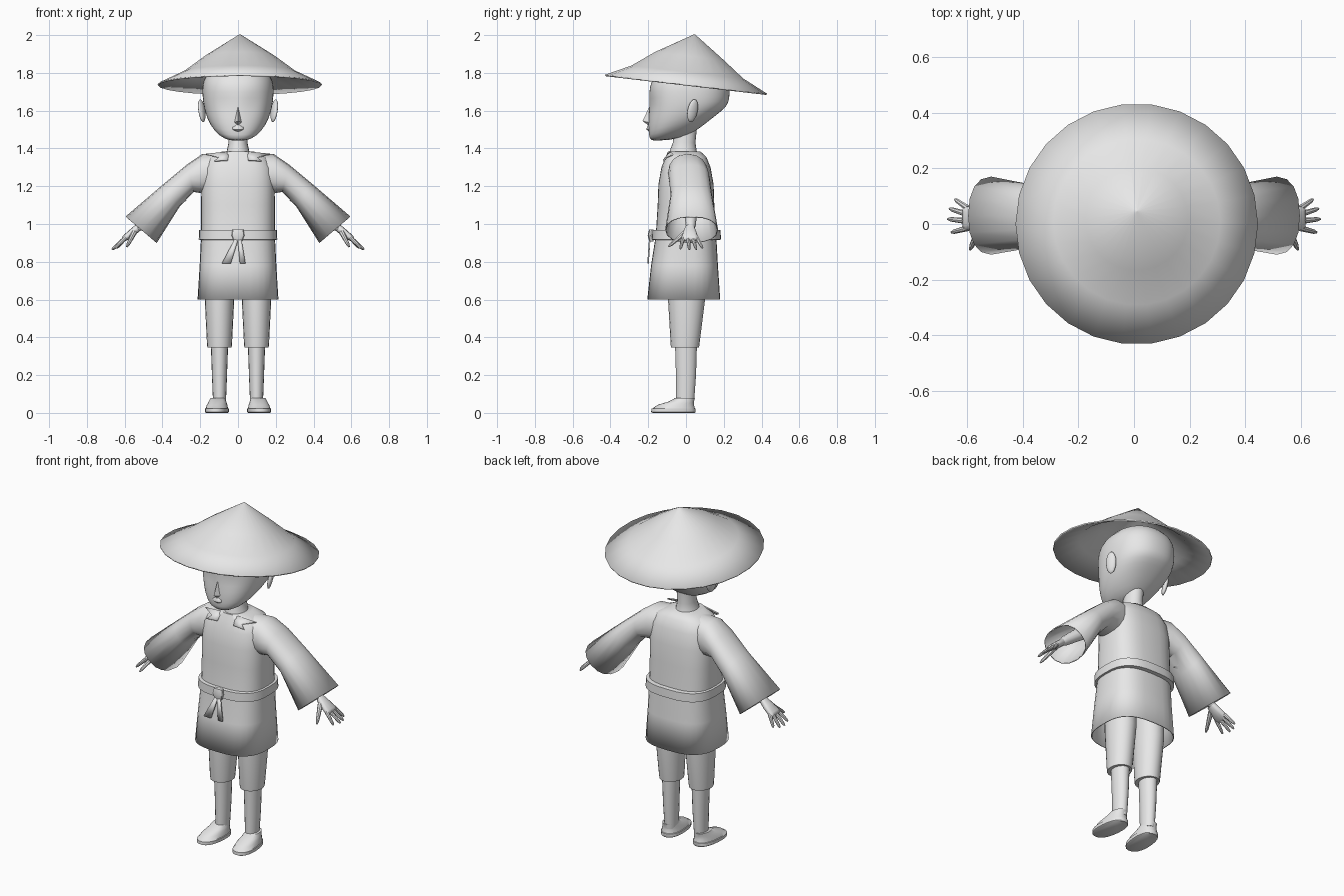
import bpy, bmesh, math
from mathutils import Vector, Matrix

if "Cube" in bpy.data.objects:
    bpy.data.objects.remove(bpy.data.objects["Cube"])

clay = bpy.data.materials.new("light_grey")
clay.use_nodes = True
clay.diffuse_color = (0.8, 0.8, 0.8, 1)
clay.node_tree.nodes["Principled BSDF"].inputs["Base Color"].default_value = (0.8, 0.8, 0.8, 1)


def finish(name, bm, angle=40, thick=0, subdiv=0):
    bmesh.ops.recalc_face_normals(bm, faces=bm.faces)
    mesh = bpy.data.meshes.new(name)
    bm.to_mesh(mesh)
    bm.free()
    obj = bpy.data.objects.new(name, mesh)
    bpy.context.collection.objects.link(obj)
    mesh.materials.append(clay)
    if thick:
        obj.modifiers.new("Thickness", "SOLIDIFY").thickness = thick
    if subdiv:
        mod = obj.modifiers.new("Smooth", "SUBSURF")
        mod.levels = mod.render_levels = subdiv
    bpy.ops.object.select_all(action="DESELECT")
    obj.select_set(True)
    bpy.context.view_layer.objects.active = obj
    bpy.ops.object.shade_smooth_by_angle(angle=math.radians(angle))
    return obj


def loft(rings, n=20, power=2, caps=(True, True)):
    """Skin rings given as (centre, half axis u, half axis v)."""
    def bend(t):
        return math.copysign(abs(t) ** (2 / power), t)
    bm = bmesh.new()
    loops = []
    for c, u, v in rings:
        angles = [2 * math.pi * i / n for i in range(n)]
        loops.append([bm.verts.new(Vector(c) + Vector(u) * bend(math.cos(a))
                                   + Vector(v) * bend(math.sin(a))) for a in angles])
    for a, b in zip(loops, loops[1:]):
        for i in range(n):
            j = (i + 1) % n
            bm.faces.new((a[i], a[j], b[j], b[i]))
    for cap, loop in zip(caps, (loops[0], loops[-1])):
        if cap:
            bm.faces.new(loop)
    return bm


def stack(rows, x=0):
    """Horizontal rings from rows of z, centre y, x radius, y radius, tilt."""
    return [((x, y, z), (rx, 0, 0), (0, ry, ry * (t[0] if t else 0)))
            for z, y, rx, ry, *t in rows]


def tube(name, a, b, ra, rb, n=10, flat=1):
    a, b = Vector(a), Vector(b)
    d = (b - a).normalized()
    u = d.cross(Vector((0, 1, 0))).normalized()
    v = d.cross(u)
    steps = ((0, ra), (0.85, rb), (1, rb * 0.5))
    return finish(name, loft([(a.lerp(b, t), u * r * flat, v * r) for t, r in steps], n))


def polygons(name, points, faces, thick=0):
    bm = bmesh.new()
    vs = [bm.verts.new(p) for p in points]
    for f in faces:
        bm.faces.new([vs[i] for i in f])
    return finish(name, bm, 30, thick)


# Wide hat, a concave cone tipped back
hat_rows = [(0, 0, .435, .435), (.065, 0, .30, .30), (.15, 0, .185, .185), (.266, 0, .002, .002)]
bm = loft(stack(hat_rows), 26, caps=(False, True))
bm.transform(Matrix.Translation((.01, 0, 1.74)) @ Matrix.Rotation(-.116, 4, "X"))
bmesh.ops.translate(bm, verts=[v for v in bm.verts if v.co.z > 1.98], vec=(0, .015, 0))
finish("hat", bm, 35, .008)

# Head with eye hollows
head_rows = [(1.445, -.09, .05, .08, .1), (1.475, -.065, .105, .13, .2), (1.53, -.025, .15, .175, .22),
             (1.59, .005, .175, .205, .12), (1.64, .015, .186, .213, .03), (1.70, .018, .19, .216),
             (1.76, .022, .188, .208), (1.82, .03, .15, .165), (1.855, .03, .07, .08)]
bm = loft(stack(head_rows), 28, 2.3)
for v in bm.verts:
    if v.co.y < -.1:
        reach = ((abs(v.co.x) - .075) / .05) ** 2 + ((v.co.z - 1.64) / .04) ** 2
        v.co.y += .016 * math.exp(-reach)
finish("head", bm, 60, subdiv=1)

# Nose and mouth
polygons("nose", [(0, -.185, 1.64), (0, -.23, 1.545), (.026, -.185, 1.535), (-.026, -.185, 1.535),
                  (0, -.195, 1.52)], [(0, 1, 2), (0, 3, 1), (1, 4, 2), (1, 3, 4), (0, 2, 4, 3)])
lip_rows = [(1.485, -.18, .012, .012), (1.50, -.185, .032, .024), (1.512, -.185, .034, .022),
            (1.522, -.185, .015, .018)]
finish("lips", loft(stack(lip_rows), 16))

# Neck
neck_rows = [(1.33, -.01, .085, .085), (1.385, -.015, .06, .072), (1.43, -.01, .05, .06), (1.53, 0, .05, .06)]
finish("neck", loft(stack(neck_rows), 20))

# Robe, open at the hem
robe_rows = [(.60, -.012, .214, .193), (.78, -.008, .203, .177), (.94, 0, .195, .16), (1.10, 0, .195, .15),
             (1.21, 0, .194, .146), (1.30, 0, .185, .13), (1.355, 0, .155, .108), (1.385, -.01, .08, .085)]
finish("robe", loft(stack(robe_rows), 32, 2.8, (False, True)), 50, .006)

# Belt, knot and hanging tails
belt_rows = [(.915, 0, .19, .16), (.917, .002, .208, .183), (.967, .002, .206, .181), (.97, 0, .19, .15)]
finish("belt", loft(stack(belt_rows), 32, 2.8), 30)
knot_rows = [(.908, -.183, .022, .012), (.94, -.187, .034, .016), (.972, -.183, .028, .012)]
finish("belt_knot", loft(stack(knot_rows), 12, 3), 30)
for side, tip, width in ((-1, -.062, .024), (1, .025, .015)):
    polygons("belt_tail", [(side * .008 - .01, -.188, .92), (side * .008 + .01, -.188, .92),
                           (tip + width, -.197, .79), (tip - width, -.197, .79)], [(0, 1, 2, 3)], .008)

for s, side in ((1, "left"), (-1, "right")):
    # Ear, leaning outward at the top
    bm = bmesh.new()
    bmesh.ops.create_uvsphere(bm, u_segments=14, v_segments=8, radius=1)
    bm.transform(Matrix.Translation((s * .192, .035, 1.60)) @ Matrix.Rotation(s * .22, 4, "Y")
                 @ Matrix.Rotation(s * .45, 4, "Z") @ Matrix.Rotation(-.2, 4, "X")
                 @ Matrix.Diagonal((.014, .03, .062, 1)))
    finish(side + "_ear", bm, 60)

    # Lapel folded over the collar
    polygons(side + "_lapel", [(s * .045, -.085, 1.385), (s * .17, -.07, 1.372), (s * .10, -.108, 1.355),
                               (s * .125, -.123, 1.335), (s * .055, -.122, 1.34)],
             [(0, 1, 2), (0, 2, 4), (2, 3, 4)], .008)

    # Flared sleeve, open at the cuff: top x z, bottom x z, centre y, half depth
    rings = []
    for tx, tz, bx, bz, cy, ry in ((.08, 1.375, .10, 1.16, 0, .085), (.19, 1.37, .18, 1.16, .01, .105),
                                   (.27, 1.315, .235, 1.17, .018, .108), (.39, 1.215, .31, 1.09, .028, .11),
                                   (.595, 1.04, .43, .90, .03, .14)):
        rings.append(((s * (tx + bx) / 2, cy, (tz + bz) / 2), (s * (tx - bx) / 2, 0, (tz - bz) / 2), (0, ry, 0)))
    finish(side + "_sleeve", loft(rings, 16, 2.3, (True, False)), 45, .006)

    # Arm, palm, fingers and thumb
    tube(side + "_arm", (s * .30, .025, 1.16), (s * .55, .025, .965), .045, .027, 12)
    palm = [((s * x, .02, z), (s * .55 * h, 0, .84 * h), (0, w, 0))
            for x, z, h, w in ((.53, .98, .02, .025), (.56, .955, .02, .036), (.60, .925, .016, .045),
                               (.612, .915, .008, .04))]
    finish(side + "_palm", loft(palm, 12, 2.5), 60)
    for y0, y1, x, z in ((.056, .088, .642, .872), (.034, .055, .662, .865),
                         (.01, .018, .668, .864), (-.014, -.03, .655, .868)):
        tube(side + "_finger", (s * .595, y0, .928), (s * x, y1, z), .0115, .008, 8)
    tube(side + "_thumb", (s * .55, -.005, .955), (s * .588, -.092, .88), .015, .009, 8)

    # Trouser leg, shin and shoe
    trouser = [(.345, -.005, .055, .06), (.345, -.005, .064, .074), (.36, -.005, .066, .076),
               (.60, .003, .078, .098), (.85, .003, .08, .10)]
    finish(side + "_trouser", loft(stack(trouser, s * .098), 20), 40)
    finish(side + "_shin", loft(stack([(.05, -.005, .034, .048), (.20, 0, .04, .054),
                                       (.40, 0, .047, .06)], s * .098), 18), 40)
    shoe = [(0, -.065, .056, .113), (.004, -.067, .062, .118), (.022, -.067, .062, .117), (.024, -.065, .058, .112),
            (.042, -.055, .054, .097), (.06, -.025, .046, .067), (.078, -.006, .04, .053)]
    bm = loft(stack(shoe), 22, 2.3)
    bm.transform(Matrix.Translation((s * .106, 0, 0)) @ Matrix.Rotation(s * .09, 4, "Z"))
    finish(side + "_shoe", bm, 40)
